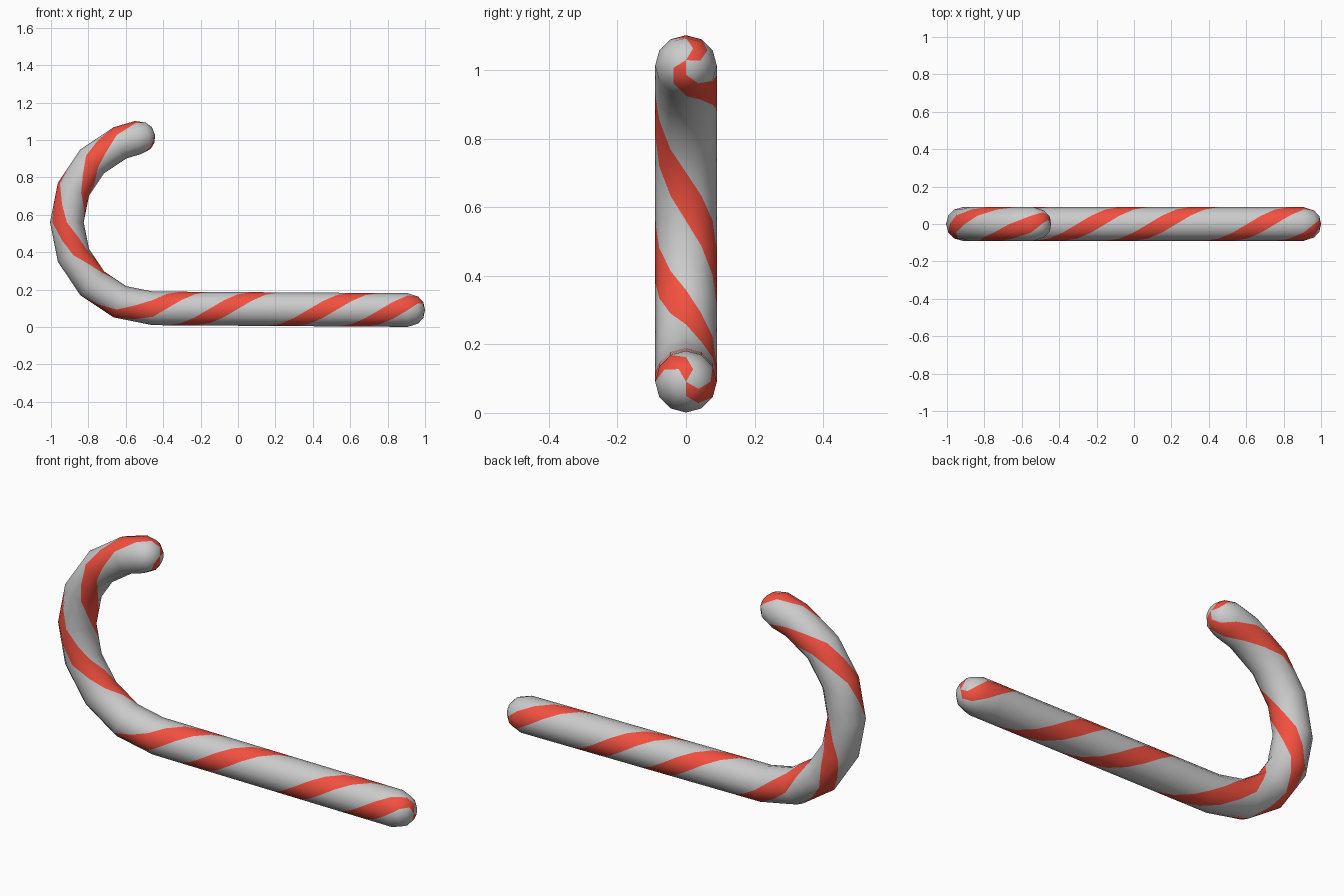
import bpy, bmesh
from math import sin, cos, radians
from mathutils import Vector

if "Cube" in bpy.data.objects:
    bpy.data.objects.remove(bpy.data.objects["Cube"])

SIDES = 12
R = 0.09            # tube radius
HOOK_R = 0.46       # bend radius of the hook
HOOK_X, HOOK_Z = -0.455, 0.56
CAP = [(0.055, 0.072), (0.083, 0.042), (0.092, 0.0)]   # (offset, radius)
RED_COLUMNS = {11, 0, 6, 7}


def ring(center, up, r):
    """Ring of points; angle 0 is the front, 90 degrees is the 'up' side."""
    step = radians(360 / SIDES)
    return [center + r * (cos(step * k) * Vector((0, -1, 0)) + sin(step * k) * up)
            for k in range(SIDES)]


def hook_frame(deg):
    """Centre, inward normal and travel direction on the hook."""
    a = radians(deg)
    up = Vector((sin(a), 0, cos(a)))
    return Vector((HOOK_X, 0, HOOK_Z)) - HOOK_R * up, up, Vector((cos(a), 0, -sin(a)))


def with_midrows(rings):
    """Insert a ring halfway between each pair so stripes turn evenly."""
    out = [rings[0]]
    for a, b in zip(rings, rings[1:]):
        out += [[(p + q) / 2 for p, q in zip(a, b)], b]
    return out


def material(name, color):
    m = bpy.data.materials.new(name)
    m.diffuse_color = color
    m.use_nodes = True
    m.node_tree.nodes["Principled BSDF"].inputs["Base Color"].default_value = m.diffuse_color
    return m


# Hook end: rounded cap and last short segment
c, up, d = hook_frame(170)
rows = [ring(c - d * off, up, r) for off, r in reversed(CAP)]
rows.append(ring(c, up, R))

# Hook bend, then straight shaft
main = [ring(*hook_frame(22.5 * i)[:2], R) for i in range(7, -1, -1)]
up = Vector((0, 0, 1))
start, end = Vector((HOOK_X, 0, 0.10)), Vector((0.908, 0, 0.091))
main += [ring(start.lerp(end, i / 9), up, R) for i in range(1, 10)]
rows += with_midrows(main)

# Shaft end cap
rows += [ring(end + Vector((off, 0, 0)), up, r) for off, r in CAP]

# Skin the rings, shifting one side per row so face columns spiral
bm = bmesh.new()
verts = [[bm.verts.new(p) for p in row] for row in rows]
first = -18         # row number 0 is where the hook meets the shaft
for i in range(len(rows) - 1):
    for k in range(SIDES):
        j = first + i
        a, b = (verts[i][(k + n + j) % SIDES] for n in (0, 1))
        e, f = (verts[i + 1][(k + n + j + 1) % SIDES] for n in (0, 1))
        for tri in ((a, b, e), (b, f, e)):
            face = bm.faces.new(tri)
            face.smooth = True
            face.material_index = int(k in RED_COLUMNS)
bmesh.ops.remove_doubles(bm, verts=bm.verts, dist=0.0005)
bmesh.ops.recalc_face_normals(bm, faces=bm.faces)

mesh = bpy.data.meshes.new("candy_cane")
bm.to_mesh(mesh)
bm.free()
mesh.materials.append(material("white_sugar", (0.8, 0.8, 0.8, 1)))
mesh.materials.append(material("red_stripe", (0.9, 0.08, 0.05, 1)))
cane = bpy.data.objects.new("candy_cane", mesh)
bpy.context.collection.objects.link(cane)
